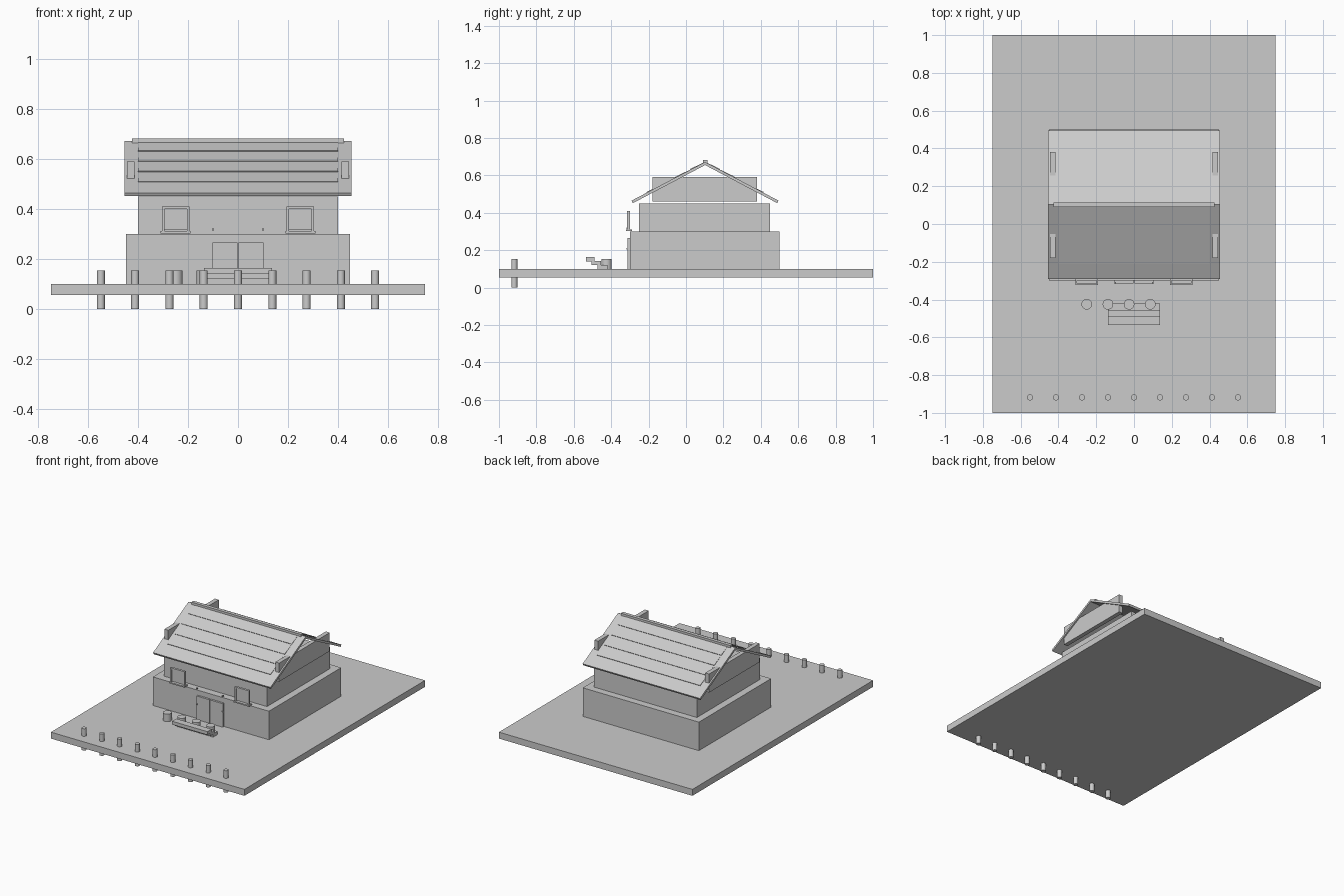
import bpy, math
from math import sin, cos

if "Cube" in bpy.data.objects:
    bpy.data.objects.remove(bpy.data.objects["Cube"], do_unlink=True)

GREY = (0.6, 0.6, 0.6, 1)
mat = bpy.data.materials.new("plain grey")
mat.use_nodes = True
mat.diffuse_color = GREY
mat.node_tree.nodes["Principled BSDF"].inputs["Base Color"].default_value = GREY


def add_prism(name, section, x0, x1):
    """Extrude a four-cornered y/z section along x."""
    verts = [(x, y, z) for x in (x0, x1) for y, z in section]
    n = len(section)
    faces = [tuple(range(n)), tuple(range(2 * n - 1, n - 1, -1))]
    faces += [(i, i + n, (i + 1) % n + n, (i + 1) % n) for i in range(n)]
    mesh = bpy.data.meshes.new(name)
    mesh.from_pydata(verts, [], faces)
    mesh.materials.append(mat)
    obj = bpy.data.objects.new(name, mesh)
    bpy.context.collection.objects.link(obj)
    # consistent outward normals
    import bmesh
    bm = bmesh.new()
    bm.from_mesh(mesh)
    bmesh.ops.recalc_face_normals(bm, faces=bm.faces)
    bm.to_mesh(mesh)
    bm.free()
    return obj


def box(name, x0, x1, y0, y1, z0, z1):
    return add_prism(name, [(y0, z0), (y1, z0), (y1, z1), (y0, z1)], x0, x1)


def post(name, x, y, r, z0, z1):
    bpy.ops.mesh.primitive_cylinder_add(vertices=20, radius=r, depth=z1 - z0,
                                        location=(x, y, (z0 + z1) / 2))
    obj = bpy.context.object
    obj.name = name
    obj.data.materials.append(mat)
    bpy.ops.object.shade_smooth_by_angle()


# Ground slab and the two storeys
box("ground", -0.75, 0.75, -1, 1, 0.055, 0.1)
box("lower_storey", -0.45, 0.45, -0.3, 0.5, 0.1, 0.3)
box("upper_storey", -0.4, 0.4, -0.25, 0.45, 0.3, 0.45)

# Gable plates whose corners poke through the roof
for side, label in ((-1, "right"), (1, "left")):
    box(label + "_gable_plate", side * 0.43 - 0.015, side * 0.43 + 0.015,
        -0.18, 0.38, 0.46, 0.59)

# Pitched roof, laid out as distance down the slope and height above it
PITCH, RIDGE_Y, RIDGE_Z = math.radians(27.8), 0.102, 0.672


def on_slope(side, d, h):
    return (RIDGE_Y + side * (d * cos(PITCH) + h * sin(PITCH)),
            RIDGE_Z - d * sin(PITCH) + h * cos(PITCH))


ROW = 0.088
for side, label in ((-1, "front"), (1, "back")):
    corners = [(0, -0.015), (0.444, -0.015), (0.444, 0), (0, 0)]
    add_prism(label + "_roof", [on_slope(side, *c) for c in corners], -0.455, 0.455)
    for i in range(4):
        top, low = i * ROW, (i + 1) * ROW
        wedge = [(top, -0.001), (low, -0.001), (low, 0.004), (top, 0.0005)]
        add_prism(f"{label}_shingle_row_{i + 1}",
                  [on_slope(side, *c) for c in wedge], -0.4, 0.4)
box("ridge_cap", -0.425, 0.425, 0.09, 0.114, 0.663, 0.682)

# Double door with hinge pins
for side, label in ((-1, "right"), (1, "left")):
    inner, outer = side * 0.002, side * 0.102
    box(label + "_door", min(inner, outer), max(inner, outer), -0.314, -0.298, 0.1, 0.265)
    for i, z in enumerate((0.208, 0.318)):
        box(f"{label}_door_pin_{i + 1}", side * 0.1 - 0.004, side * 0.1 + 0.004,
            -0.318, -0.306, z - 0.004, z + 0.004)

# Framed windows standing proud of the upper storey
for side, label in ((-1, "right"), (1, "left")):
    c = side * 0.25
    box(label + "_window_pane", c - 0.045, c + 0.045, -0.309, -0.303, 0.315, 0.4)
    for e in (-1, 1):
        x = c + e * 0.05
        box(f"{label}_window_jamb", x - 0.005, x + 0.005, -0.316, -0.3, 0.31, 0.41)
    box(label + "_window_head", c - 0.055, c + 0.055, -0.316, -0.3, 0.4, 0.41)
    box(label + "_window_sill", c - 0.06, c + 0.06, -0.322, -0.288, 0.302, 0.311)

# Floating steps
for i, (y0, y1, z0, z1) in enumerate(((-0.535, -0.488, 0.14, 0.163),
                                      (-0.505, -0.455, 0.12, 0.141),
                                      (-0.472, -0.42, 0.1, 0.122))):
    box(f"step_{i + 1}", -0.137, 0.137, y0, y1, z0, z1)

# Stools by the steps, and the row of fence posts along the front
for i in range(4):
    post(f"stool_{i + 1}", -0.25 + i * 0.112, -0.425, 0.028, 0.1, 0.153)
for i in range(9):
    post(f"fence_post_{i + 1}", (i - 4) * 0.1375, -0.918, 0.016, 0, 0.153)
